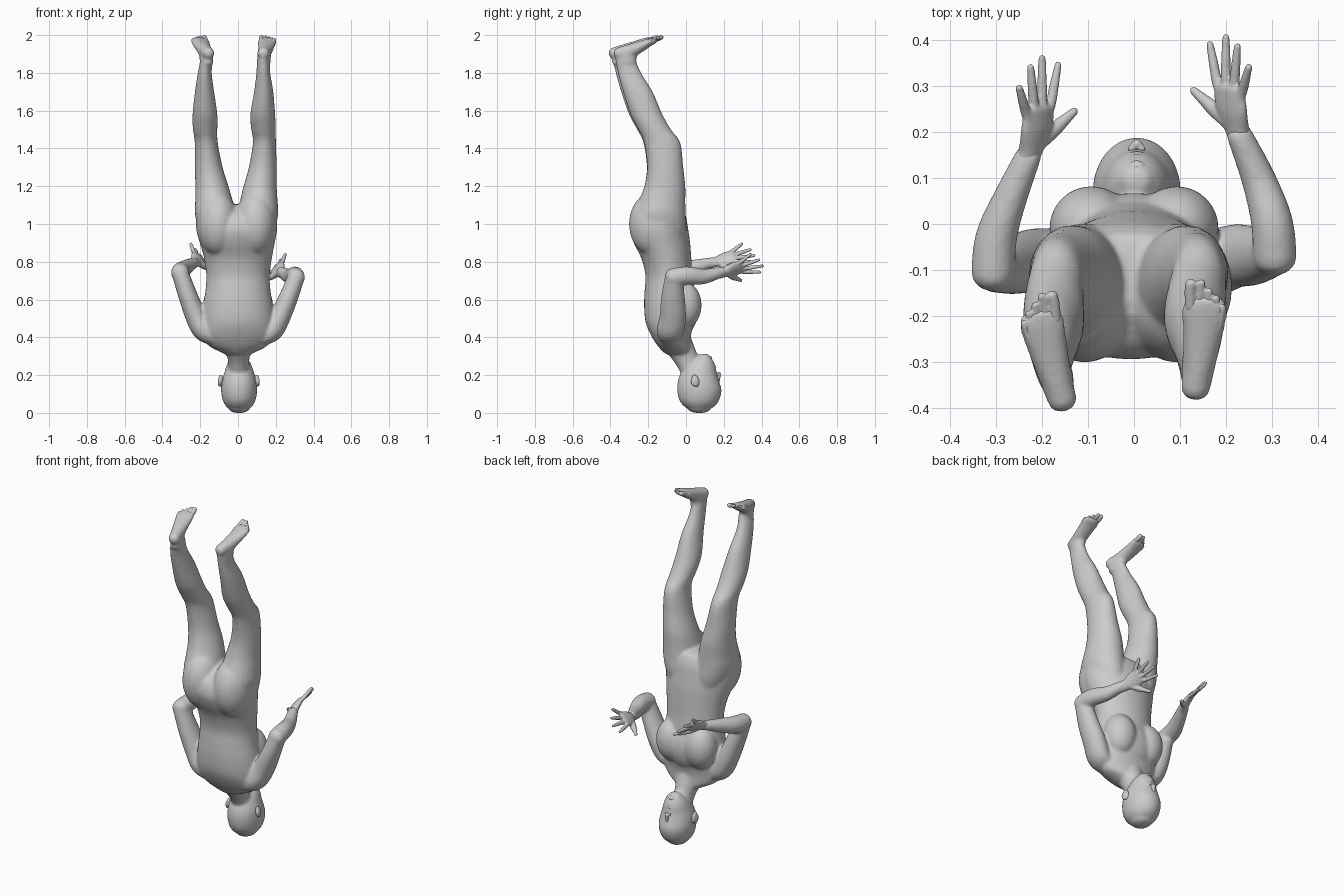
import bpy, bmesh, math
from mathutils import Vector, Matrix

def catmull(pts, steps=4):
    """Smoothly interpolate sections (x, y, z, half width, half depth)."""
    out = []
    for i in range(len(pts) - 1):
        p0, p1, p2 = pts[max(i - 1, 0)], pts[i], pts[i + 1]
        p3 = pts[min(i + 2, len(pts) - 1)]
        for s in range(steps):
            t = s / steps
            out.append([0.5 * (2 * b + (c - a) * t + (2 * a - 5 * b + 4 * c - d) * t * t
                               + (3 * b - a - 3 * c + d) * t ** 3)
                        for a, b, c, d in zip(p0, p1, p2, p3)])
    out.append(list(pts[-1]))
    return out

def tube(bm, pts, side=(1, 0, 0), axis=None, cap=0.8, n=24):
    """Loft elliptical sections along a path, with rounded ends."""
    secs = catmull(pts)
    rings = []
    for i, s in enumerate(secs):
        p = Vector(s[:3])
        a, b = secs[max(i - 1, 0)], secs[min(i + 1, len(secs) - 1)]
        t = Vector(axis) if axis else (Vector(b[:3]) - Vector(a[:3])).normalized()
        u = Vector(side)
        u = (u - t * u.dot(t)).normalized()
        v = t.cross(u)
        d = min(s[3], s[4]) * cap
        ends = [math.radians(x) for x in (80, 55, 28)]
        def capped(sign, seq):
            return [(p + t * sign * d * math.sin(r), u, v,
                     s[3] * math.cos(r), s[4] * math.cos(r)) for r in seq]
        if i == 0:
            rings += capped(-1, ends)
        rings.append((p, u, v, s[3], s[4]))
        if i == len(secs) - 1:
            rings += capped(1, ends[::-1])
    loops = [[bm.verts.new(p + u * a * math.cos(2 * math.pi * k / n)
                           + v * b * math.sin(2 * math.pi * k / n)) for k in range(n)]
             for p, u, v, a, b in rings]
    for l0, l1 in zip(loops, loops[1:]):
        for k in range(n):
            bm.faces.new((l0[k], l0[(k + 1) % n], l1[(k + 1) % n], l1[k]))
    bm.faces.new(loops[0][::-1])
    bm.faces.new(loops[-1])

def ball(bm, loc, r, rot=0):
    m = Matrix.Translation(loc) @ Matrix.Rotation(rot, 4, 'X') @ Matrix.Diagonal((*r, 1))
    bmesh.ops.create_uvsphere(bm, u_segments=24, v_segments=16, radius=1, matrix=m)

def finish(bm, name, voxel, smooth):
    """Fuse the overlapping volumes into one smooth skin."""
    me = bpy.data.meshes.new(name)
    bm.to_mesh(me)
    bm.free()
    ob = bpy.data.objects.new(name, me)
    bpy.context.collection.objects.link(ob)
    r = ob.modifiers.new("fuse", 'REMESH')
    r.mode, r.voxel_size, r.use_smooth_shade = 'VOXEL', voxel, True
    s = ob.modifiers.new("soften", 'SMOOTH')
    s.factor, s.iterations = 0.5, smooth

# Torso: z, x, back y, front y, half width
body = bmesh.new()
torso = [(.32, 0, -.118, .03, .088), (.355, 0, -.15, .025, .155), (.41, 0, -.185, .026, .19),
         (.48, 0, -.214, .043, .19), (.57, 0, -.222, .05, .184), (.65, 0, -.219, .045, .172),
         (.73, 0, -.215, .034, .168), (.82, 0, -.237, .028, .18), (.9, -.004, -.277, .022, .199),
         (.97, -.007, -.295, .012, .214), (1.04, -.008, -.272, 0, .208),
         (1.085, -.008, -.21, -.02, .15)]
tube(body, [(x, (b + f) / 2, z, w, (f - b) / 2) for z, x, b, f, w in torso],
     axis=(0, 0, 1), cap=.2, n=40)
ball(body, (0, -.03, .55), (.16, .098, .14))                        # breastbone
for s in (-1, 1):
    ball(body, (s * .093, -.01, .57), (.092, .093, .125))           # chest
    ball(body, (s * .1 - .007, -.172, 1.0), (.11, .13, .17))        # buttock

# Neck
tube(body, [(.005, .045, .2, .055, .06), (.003, 0, .29, .058, .064), (0, -.05, .38, .09, .08)])

# Legs: z, left x, right x, half width, y, half depth
legs = [(.88, -.095, .08, .075, -.12, .1),
        (.97, -.108, .095, .098, -.13, .13), (1.05, -.12, .105, .108, -.138, .137),
        (1.12, -.127, .11, .1, -.127, .124), (1.2, -.138, .117, .088, -.112, .109),
        (1.3, -.155, .131, .074, -.112, .096), (1.43, -.168, .14, .061, -.13, .096),
        (1.5, -.174, .135, .065, -.172, .087), (1.58, -.175, .131, .066, -.217, .085),
        (1.7, -.177, .136, .051, -.265, .079), (1.8, -.176, .134, .037, -.311, .062),
        (1.88, -.164, .134, .033, -.337, .053)]
for col in (1, 2):
    k = .02 if col == 2 else 0
    tube(body, [(r[col], r[4] + k * max(0, r[0] - 1.2), r[0], r[3], r[5]) for r in legs],
         axis=(0, 0, 1), cap=.3)

# Arms: the right one is the mirrored left one, shifted at elbow and wrist
for s, ey, ez, wy, wz in ((-1, 0, 0, 0, 0), (1, .035, -.025, .045, -.05)):
    tube(body, [(s * .13, -.08, .395, .04, .06), (s * .18, -.082, .435, .058, .073),
                (s * .222, -.08 + ey * .3, .51, .057, .07),
                (s * .265, -.09 + ey * .6, .62 + ez * .6, .051, .064),
                (s * .303, -.1 + ey, .73 + ez, .046, .05)])
    tube(body, [(s * .307, -.109 + ey, .742 + ez, .048, .048),
                (s * .3, -.03 + ey, .752 + ez, .046, .049),
                (s * .272, .05 + wy, .772 + wz, .038, .041),
                (s * .229, .15 + wy, .799 + wz, .029, .027)])

# Head, upside down: z, back y, front y, half width
head = [(.022, .008, .132, .056), (.04, -.016, .157, .073), (.07, -.037, .177, .088),
        (.12, -.047, .189, .096), (.17, -.043, .175, .092), (.21, -.028, .163, .08),
        (.25, .0, .156, .067), (.28, .035, .142, .052), (.3, .065, .128, .035)]
tube(body, [(.006, (b + f) / 2, z, w, (f - b) / 2) for z, b, f, w in head],
     axis=(0, 0, 1), cap=.42, n=32)

# Feet: forward distance, outward distance and drop from the sole line
sole = [(.03, 0, .032, .032, .031), (.08, .002, .04, .036, .039), (.15, .003, .03, .044, .03),
        (.2, .002, .02, .051, .021), (.225, .002, .017, .047, .017)]
toes = [(-.034, .266, .013), (-.012, .27, .0095), (.007, .254, .0085),
        (.024, .24, .0085), (.039, .222, .0085)]
for s, hx, hy, dx, name in ((-1, -.148, -.414, -.255, "left_toes"),
                            (1, .13, -.39, .11, "right_toes")):
    f = Vector((dx, 1, 0)).normalized()
    o = Vector((f.y, -f.x, 0)) * s
    def place(u, w, h, a, b):
        p = Vector((hx, hy, 1.928 + .275 * u - h)) + f * u + o * w
        return (*p, a, b)
    tube(body, [place(*r) for r in sole], o)
    tube(body, [place(.075, 0, .1, .034, .052), place(.08, 0, .06, .036, .052),
                place(.1, 0, .04, .036, .045)], o, axis=(0, 0, 1), cap=.3)
    foot = bmesh.new()
    for w, u, r in toes:
        tube(foot, [place(u - .06, w * .85, .016, r, r), place(u - .025, w, .013, r, r),
                    place(u - .007, w, .01, r, r * .9)], o, n=12)
    finish(foot, name, .004, 2)
finish(body, "body", .007, 14)

# Face details: nose, lips, chin, eyelids, nostrils
face = bmesh.new()
tube(face, [(.006, .167, .15, .008, .007), (.006, .172, .185, .009, .01),
            (.006, .174, .208, .012, .011)])
ball(face, (.006, .147, .241), (.023, .013, .006))
ball(face, (.006, .145, .251), (.02, .013, .007))
ball(face, (.006, .122, .288), (.022, .017, .015))
for s in (-1, 1):
    ball(face, (.006 + s * .034, .15, .172), (.017, .014, .009))
    ball(face, (.006 + s * .011, .164, .208), (.008, .009, .008))
finish(face, "face_details", .004, 4)

# Ears
for s, name in ((-1, "left_ear"), (1, "right_ear")):
    ear = bmesh.new()
    ball(ear, (.004 + s * .095, .05, .17), (.013, .02, .034), .25)
    ball(ear, (.004 + s * .103, .042, .163), (.008, .016, .024), .25)
    finish(ear, name, .004, 2)

# Hands: base and tip of each finger, defined for the left hand
fingers = [((-.182, .258, .802), (-.165, .347, .80)), ((-.2, .265, .82), (-.2, .362, .833)),
           ((-.218, .258, .838), (-.225, .342, .865)), ((-.235, .242, .853), (-.25, .297, .895))]
for s, dy, dz, name in ((-1, 0, 0, "left_hand"), (1, .045, -.055, "right_hand")):
    hand = bmesh.new()
    def at(p, a, b=None):
        return (-s * p[0], p[1] + dy, p[2] + dz, a, b or a)
    across = (s * .055, -.01, .055)
    tube(hand, [at((-.238, .125, .79), .026, .025), at((-.225, .16, .80), .031, .022),
                at((-.212, .205, .815), .045, .019), at((-.207, .25, .828), .044, .014)], across)
    for base, tip in fingers:
        mid = [(a + b) / 2 for a, b in zip(base, tip)]
        root = (base[0] * .6 - .21 * .4, base[1] - .03, base[2] * .6 + .82 * .4)
        tube(hand, [at(root, .01), at(base, .0115), at(mid, .0105), at(tip, .008)], across, n=12)
    tube(hand, [at((-.21, .175, .795), .018), at((-.175, .205, .775), .017),
                at((-.15, .227, .765), .0125), at((-.129, .246, .756), .009)], across, n=12)
    finish(hand, name, .004, 3)
